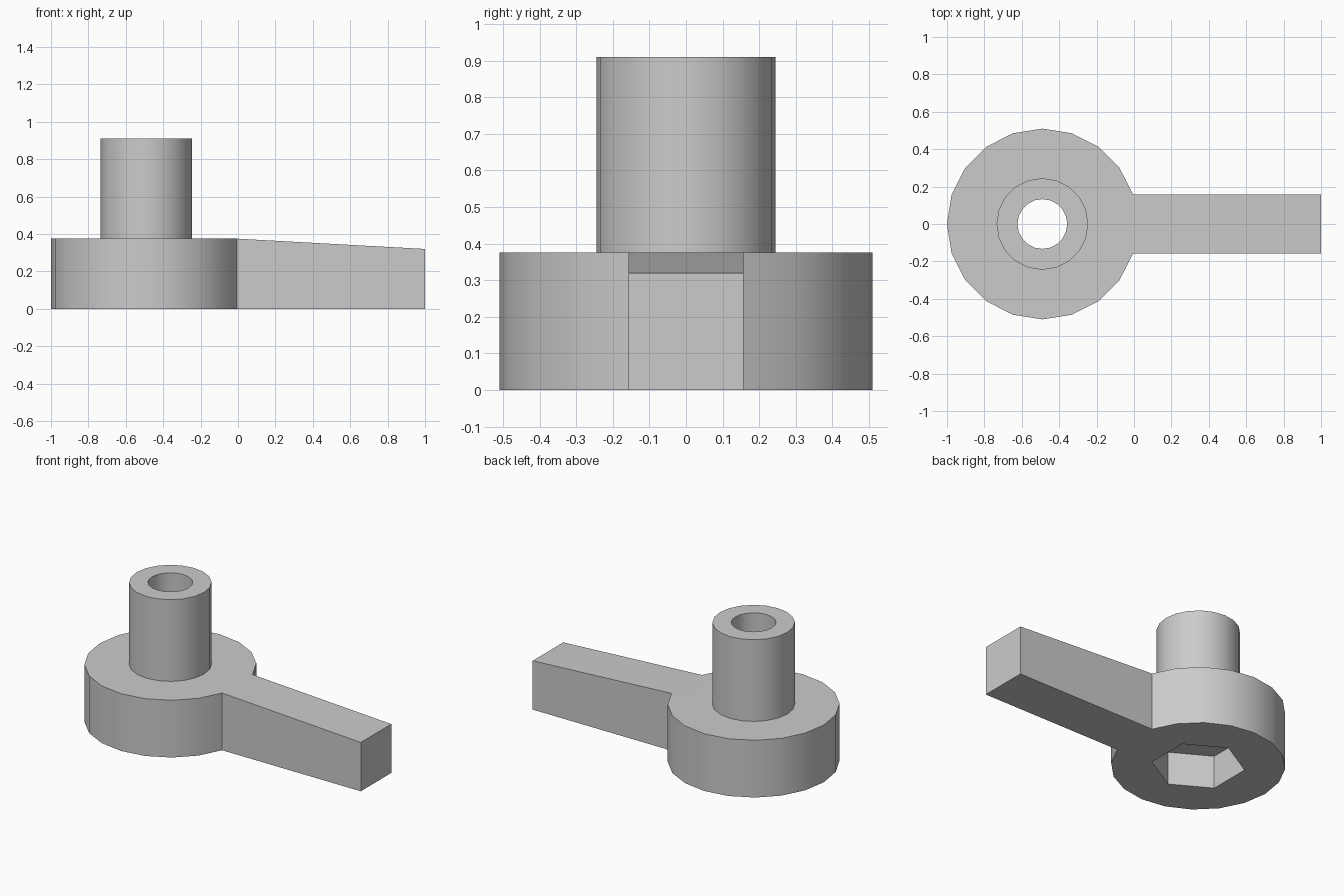
import bpy, bmesh
from math import cos, sin, radians

cube = bpy.data.objects.get("Cube")
if cube:
    bpy.data.objects.remove(cube, do_unlink=True)

CX = -0.49                      # axis of hub, post and bore
HUB_R, POST_R, BORE_R, HEX_R = 0.51, 0.245, 0.133, 0.275
HUB_Z, TIP_Z, POST_Z, POCKET_Z = 0.375, 0.32, 0.91, 0.215
SIDES = 20

grey = bpy.data.materials.new("grey_plastic")
grey.use_nodes = True
colour = (0.6, 0.6, 0.6, 1)
grey.diffuse_color = colour
grey.node_tree.nodes["Principled BSDF"].inputs["Base Color"].default_value = colour

bm = bmesh.new()


def arc(radius, z, sides, first=0, count=None, turn=0):
    """Vertices of a regular polygon, or part of one, around the hub axis."""
    step = 360 / sides
    angles = [radians(turn + step * k) for k in range(first, first + (count or sides))]
    return [bm.verts.new((CX + radius * cos(a), radius * sin(a), z)) for a in angles]


def wall(low, high):
    n = len(low)
    for i in range(n):
        j = (i + 1) % n
        bm.faces.new((low[i], low[j], high[j], high[i]))


def fill(*loops):
    """Flat face between an outer loop and a hole."""
    edges = []
    for loop in loops:
        for a, b in zip(loop, loop[1:] + loop[:1]):
            edges.append(bm.edges.get((a, b)) or bm.edges.new((a, b)))
    bmesh.ops.triangle_fill(bm, edges=edges, use_beauty=True)


def hub_and_arm(hub_z, tip_z):
    """Hub outline open towards the arm, then the two arm tip corners."""
    hub = arc(HUB_R, hub_z, SIDES, 1, SIDES - 1)
    tip = [bm.verts.new((1, v.co.y, tip_z)) for v in (hub[-1], hub[0])]
    return hub, tip


# Hub and tapering arm
base_hub, base_tip = hub_and_arm(0, 0)
top_hub, top_tip = hub_and_arm(HUB_Z, TIP_Z)
wall(base_hub + base_tip, top_hub + top_tip)
bm.faces.new((top_hub[0], top_hub[-1], *top_tip))

# Hexagonal nut pocket in the underside
hex_low = arc(HEX_R, 0, 6, turn=30)
hex_high = arc(HEX_R, POCKET_Z, 6, turn=30)
wall(hex_low, hex_high)

# Hollow post with a bore down to the pocket
post_low = arc(POST_R, HUB_Z, SIDES)
post_high = arc(POST_R, POST_Z, SIDES)
bore_low = arc(BORE_R, POCKET_Z, SIDES)
bore_high = arc(BORE_R, POST_Z, SIDES)
wall(post_low, post_high)
wall(post_high, bore_high)
wall(bore_high, bore_low)

# Flat faces around the openings
fill(base_hub + base_tip, hex_low)
fill(hex_high, bore_low)
fill(top_hub, post_low)

bmesh.ops.recalc_face_normals(bm, faces=bm.faces[:])
mesh = bpy.data.meshes.new("lever_knob")
bm.to_mesh(mesh)
bm.free()
mesh.materials.append(grey)

lever = bpy.data.objects.new("lever_knob", mesh)
bpy.context.collection.objects.link(lever)
bpy.ops.object.select_all(action="DESELECT")
lever.select_set(True)
bpy.context.view_layer.objects.active = lever
bpy.ops.object.shade_smooth_by_angle(angle=radians(25))
